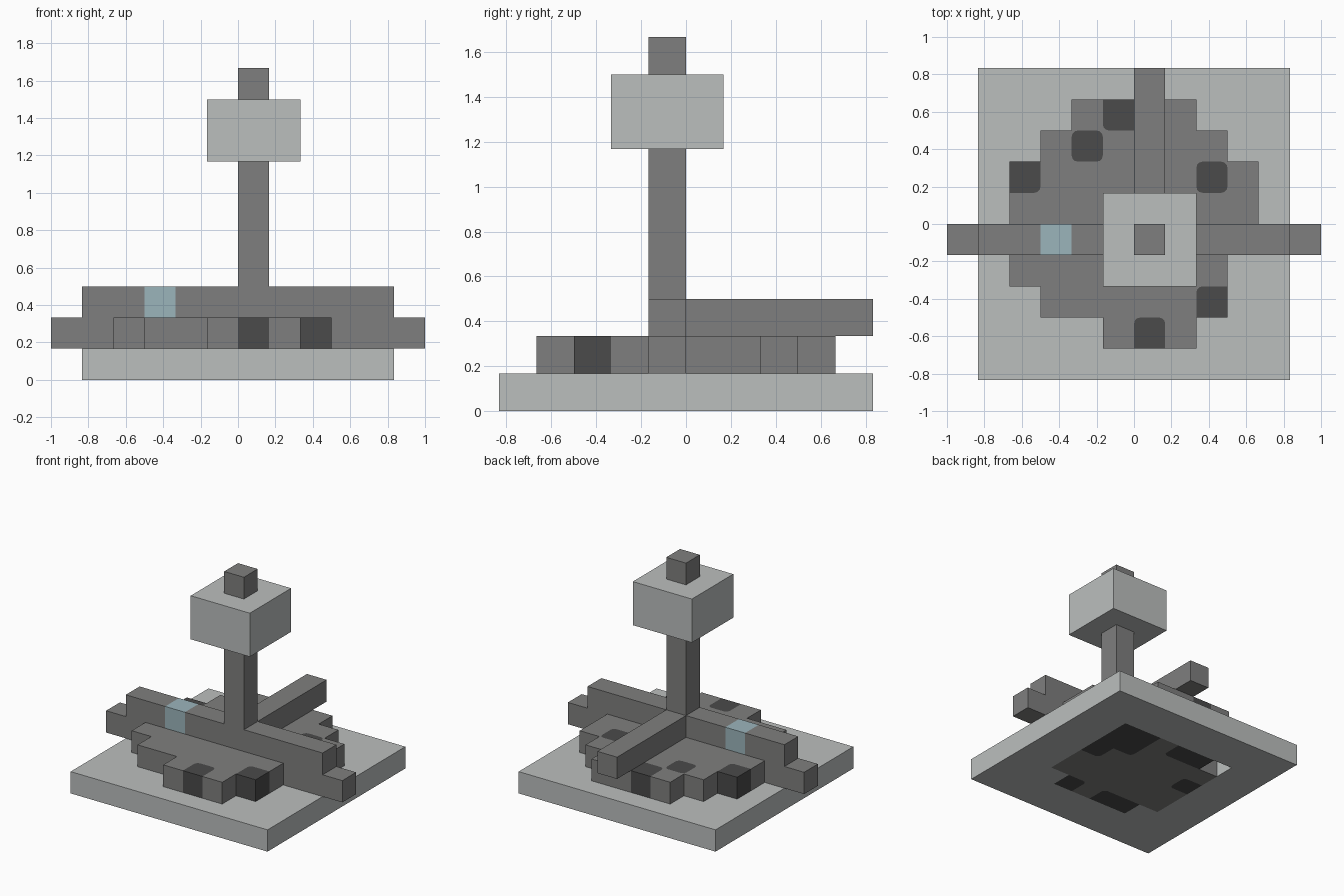
import bpy, bmesh, math
from mathutils import Vector

U = 1 / 6  # edge length of one block

if "Cube" in bpy.data.objects:
    bpy.data.objects.remove(bpy.data.objects["Cube"], do_unlink=True)


def material(name, rgb):
    m = bpy.data.materials.new(name)
    m.use_nodes = True
    color = (*rgb, 1)
    m.diffuse_color = color
    for n in m.node_tree.nodes:
        if n.type == 'BSDF_PRINCIPLED':
            n.inputs["Base Color"].default_value = color
            n.inputs["Roughness"].default_value = 0.9
    return m


PALE = material("pale_stone", (0.50, 0.52, 0.515))
ROCK = material("grey_rock", (0.212, 0.212, 0.21))
ORE = material("dark_ore", (0.069, 0.069, 0.069))
GLASS = material("blue_glass", (0.33, 0.46, 0.50))


def box(x0, x1, y0, y1, z0, z1):
    """Set of unit blocks filling the given ranges."""
    return {(x, y, z) for x in range(x0, x1) for y in range(y0, y1) for z in range(z0, z1)}


# Core set into the middle of the slab, with one block missing at the back
core = box(-3, 3, -2, 3, 0, 1) | box(-2, 2, -3, -2, 0, 1)
gap = {(-3, 2, 0)}
core_ore = {(x, y, 0) for x, y in [(2, 2), (1, 2), (2, 1), (1, 1), (2, 0), (-1, 2), (-2, 2),
                                   (1, -3), (-1, -3), (-2, -3), (-3, 0)]}
slab = box(-5, 5, -5, 5, 0, 1) - core
core -= gap

# Stepped round mound: row -> first and last block edge
rows = {3: (-2, 2), 2: (-3, 3), 1: (-4, 4), 0: (-4, 4), -1: (-4, 4),
        -2: (-4, 3), -3: (-3, 3), -4: (-1, 2)}
mound = set()
for y, (a, b) in rows.items():
    mound |= box(a, b, y, y + 1, 1, 2)
mound_ore = {(x, y, 1) for x, y in [(-1, 3), (-2, 2), (-4, 1), (2, 1), (2, -3), (0, -4)]}

# Cross beams, window, mast and the block near its top
lower_beam = box(-6, 6, -1, 0, 1, 2)
window = {(-3, -1, 2)}
upper_beam = box(-5, 5, -1, 0, 2, 3) - window
back_beam = box(0, 1, 0, 5, 2, 3)
mast_block = box(-1, 2, -2, 1, 7, 9)
mast = box(0, 1, -1, 0, 3, 10) - mast_block

parts = {
    "base_slab": (slab, PALE),
    "core": (core - core_ore, ROCK),
    "core_ore": (core_ore, ORE),
    "mound": (mound - mound_ore - lower_beam, ROCK),
    "mound_ore": (mound_ore, ORE),
    "lower_beam": (lower_beam, ROCK),
    "upper_beam": (upper_beam, ROCK),
    "window_block": (window, GLASS),
    "back_beam": (back_beam, ROCK),
    "mast": (mast, ROCK),
    "mast_block": (mast_block, PALE),
}
solid = set().union(*(cells for cells, _ in parts.values()))
rock = set().union(*(cells for cells, m in parts.values() if m == ROCK))


def step(cell, axis, sign):
    c = list(cell)
    c[axis] += sign
    return tuple(c)


def rounded_outline(cell, sign, corners, mid):
    """Outline of an ore patch, softened where it meets rock, and its leftover corners."""
    outline, leftovers = [], []
    r = 0.2
    for p in corners:
        dx, dy = (1 if p.x > mid.x else -1), (1 if p.y > mid.y else -1)
        beside = [step(cell, 0, dx), step(cell, 1, dy)]
        if all(n in rock and step(n, 2, sign) not in solid for n in beside):
            o = p - Vector((dx * r, dy * r, 0))
            arc = [o + Vector((dx * r * math.cos(t), dy * r * math.sin(t), 0))
                   for t in (0, math.pi / 6, math.pi / 3, math.pi / 2)]
            if dx * dy * sign < 0:
                arc.reverse()
            outline += arc
            leftovers.append([p] + arc[::-1])
        else:
            outline.append(p)
    return outline, leftovers


def build(name, cells, mat):
    """Mesh of only the exposed block faces of a part."""
    bm = bmesh.new()

    def face(points, index=0):
        f = bm.faces.new([bm.verts.new(p * U) for p in points])
        f.material_index = index

    for cell in sorted(cells):
        centre = Vector(cell) + Vector((0.5, 0.5, 0.5))
        for axis in range(3):
            for sign in (-1, 1):
                if step(cell, axis, sign) in solid:
                    continue
                n, u, v = (Vector([float(i == (axis + k) % 3) for i in range(3)]) / 2
                           for k in range(3))
                mid = centre + n * sign
                quad = [mid - u - v, mid + u - v, mid + u + v, mid - u + v][::sign]
                if mat == ORE and axis == 2:
                    outline, leftovers = rounded_outline(cell, sign, quad, mid)
                    face(outline)
                    for points in leftovers:
                        face(points, 1)
                else:
                    face(quad)
    bmesh.ops.remove_doubles(bm, verts=bm.verts, dist=1e-5)
    mesh = bpy.data.meshes.new(name)
    bm.to_mesh(mesh)
    bm.free()
    mesh.materials.append(mat)
    if mat == ORE:
        mesh.materials.append(ROCK)
    bpy.context.collection.objects.link(bpy.data.objects.new(name, mesh))


for name, (cells, mat) in parts.items():
    build(name, cells, mat)
